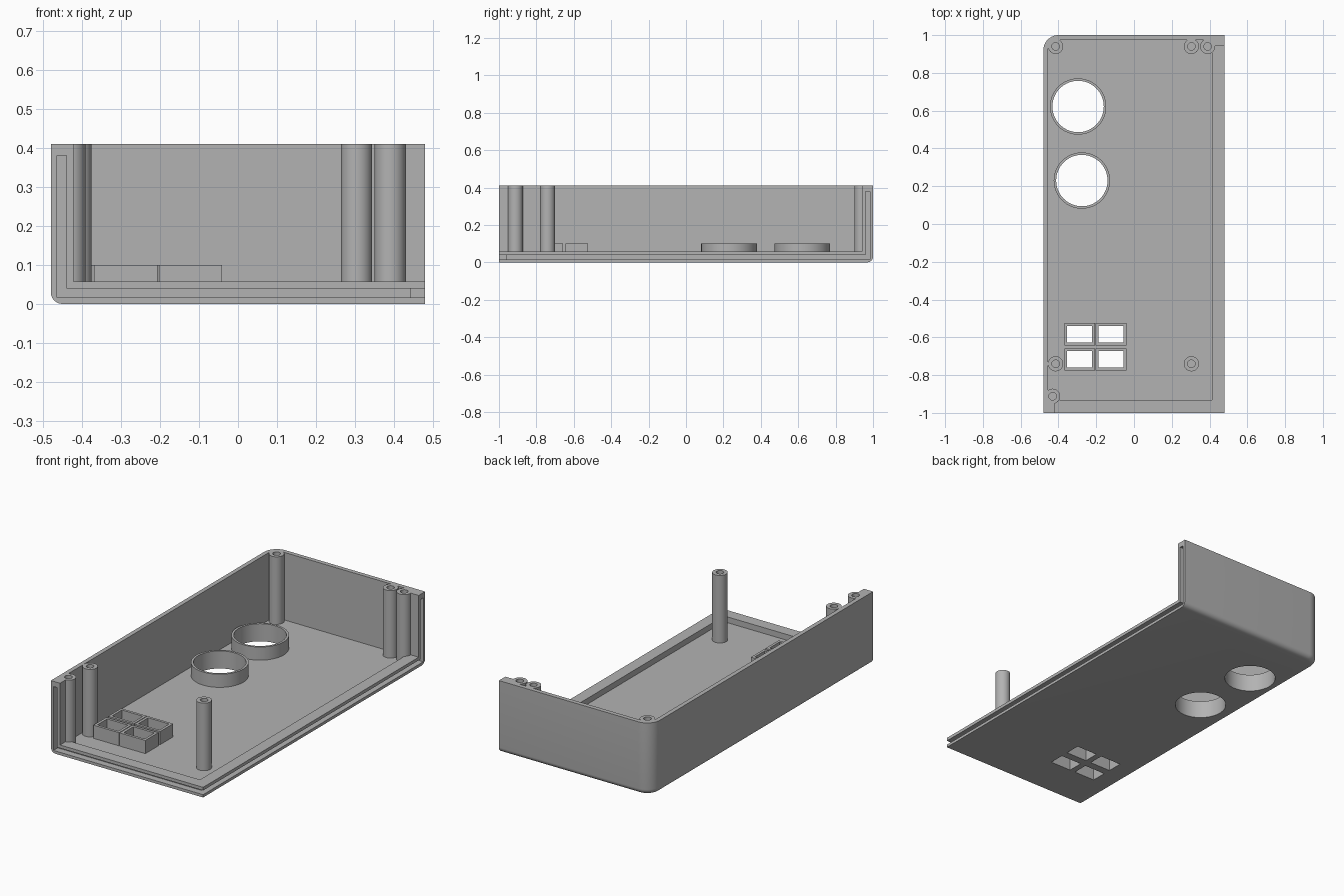
import bpy, bmesh, math

cube = bpy.data.objects.get("Cube")
if cube:
    bpy.data.objects.remove(cube, do_unlink=True)

# Overall dimensions
HX, HY, TOP = 0.48, 1.0, 0.41
WALL, RIM, CORNER, FILLET = 0.025, 0.058, 0.08, 0.03

grey = bpy.data.materials.new("Plain grey plastic")
grey.use_nodes = True
COLOUR = (0.45, 0.45, 0.45, 1)
grey.diffuse_color = COLOUR
grey.node_tree.nodes["Principled BSDF"].inputs["Base Color"].default_value = COLOUR


def finish(name, bm):
    bmesh.ops.recalc_face_normals(bm, faces=bm.faces)
    mesh = bpy.data.meshes.new(name)
    bm.to_mesh(mesh)
    bm.free()
    mesh.materials.append(grey)
    obj = bpy.data.objects.new(name, mesh)
    bpy.context.collection.objects.link(obj)
    return obj


def bridge(bm, a, b):
    n = len(a)
    for i in range(n):
        j = (i + 1) % n
        bm.faces.new((a[i], a[j], b[j], b[i]))


def loft(name, rows):
    """Closed solid through stacked outlines, each given as (points, z)."""
    bm = bmesh.new()
    rings = [[bm.verts.new((x, y, z)) for x, y in pts] for pts, z in rows]
    for a, b in zip(rings, rings[1:]):
        bridge(bm, a, b)
    bm.faces.new(rings[0])
    bm.faces.new(rings[-1])
    return finish(name, bm)


def tube(name, outer, inner, z0, z1):
    """Hollow upright sleeve between two matching outlines."""
    bm = bmesh.new()
    loops = [[bm.verts.new((x, y, z)) for x, y in pts]
             for pts, z in ((outer, z0), (outer, z1), (inner, z1), (inner, z0))]
    for i in range(4):
        bridge(bm, loops[i], loops[(i + 1) % 4])
    return finish(name, bm)


def outline(inset, xmax=HX, ymin=-HY):
    """Plan of the case with one rounded corner, inset from the walls."""
    r = max(CORNER - inset, 0.012)
    cx, cy = -HX + inset + r, HY - inset - r
    arc = [math.radians(90 + 90 * i / 10) for i in range(11)]
    return ([(xmax, ymin), (xmax, HY - inset)]
            + [(cx + r * math.cos(a), cy + r * math.sin(a)) for a in arc]
            + [(-HX + inset, ymin)])


def circle(x, y, r, n):
    return [(x + r * math.cos(2 * math.pi * i / n),
             y + r * math.sin(2 * math.pi * i / n)) for i in range(n)]


def rect(x0, x1, y0, y1):
    return [(x0, y0), (x1, y0), (x1, y1), (x0, y1)]


def prism(pts, z0, z1):
    return loft("cutter", [(pts, z0), (pts, z1)])


def smooth(obj):
    bpy.ops.object.select_all(action="DESELECT")
    obj.select_set(True)
    bpy.context.view_layer.objects.active = obj
    bpy.ops.object.shade_smooth_by_angle(angle=math.radians(30))


# Outer body with rounded lower edge
rows = []
for i in range(7):
    a = math.radians(90 * i / 6)
    rows.append((outline(FILLET * (1 - math.sin(a))), FILLET * (1 - math.cos(a))))
rows.append((outline(0), TOP))
case = loft("case_shell", rows)

# Room above the rim, then the deeper pocket behind it
cutters = [
    prism(outline(RIM, HX + 0.1, -HY - 0.1), RIM, TOP + 0.1),
    prism(outline(WALL, HX - 0.067, -HY + 0.067), WALL, TOP + 0.1),
]

# Joining groove along both open edges
G0, G1, DEPTH, GTOP = 0.016, 0.04, 0.038, 0.38
front = (-HY - 0.1, -HY + DEPTH)
side = (HX - DEPTH, HX + 0.1)
cutters += [
    prism(rect(-HX + G0, HX + 0.1, *front), G0, G1),
    prism(rect(-HX + G0, -HX + G1, *front), G0, GTOP),
    prism(rect(*side, -HY - 0.1, HY - G0), G0, G1),
    prism(rect(*side, HY - G1, HY - G0), G0, GTOP),
]

# Round openings with raised collars
for i, (x, y) in enumerate([(-0.296, 0.622), (-0.276, 0.23)]):
    hole = circle(x, y, 0.136, 64)
    cutters.append(prism(hole, -0.1, 0.2))
    smooth(tube(f"round_collar_{i + 1}", circle(x, y, 0.149, 64), hole, 0.02, 0.1))

# Four button windows with raised frames
for x in (-0.288, -0.122):
    for y in (-0.584, -0.717):
        hole = rect(x - 0.066, x + 0.066, y - 0.044, y + 0.044)
        cutters.append(prism(hole, -0.1, 0.2))
        tube("button_frame", rect(x - 0.081, x + 0.081, y - 0.059, y + 0.059),
             hole, 0.02, 0.1)

# Carve the shell
for cutter in cutters:
    cutter.hide_render = True
    mod = case.modifiers.new("cut", "BOOLEAN")
    mod.operation, mod.solver, mod.object = "DIFFERENCE", "EXACT", cutter
    bpy.context.view_layer.objects.active = case
    bpy.ops.object.modifier_apply(modifier=mod.name)
    bpy.data.objects.remove(cutter, do_unlink=True)
smooth(case)

# Hollow screw posts
POSTS = [(-0.415, 0.94), (0.304, 0.94), (0.39, 0.94),
         (-0.415, -0.74), (0.304, -0.74), (-0.431, -0.912)]
for i, (x, y) in enumerate(POSTS):
    smooth(tube(f"screw_post_{i + 1}", circle(x, y, 0.04, 40),
                circle(x, y, 0.02, 40), 0.02, TOP))
